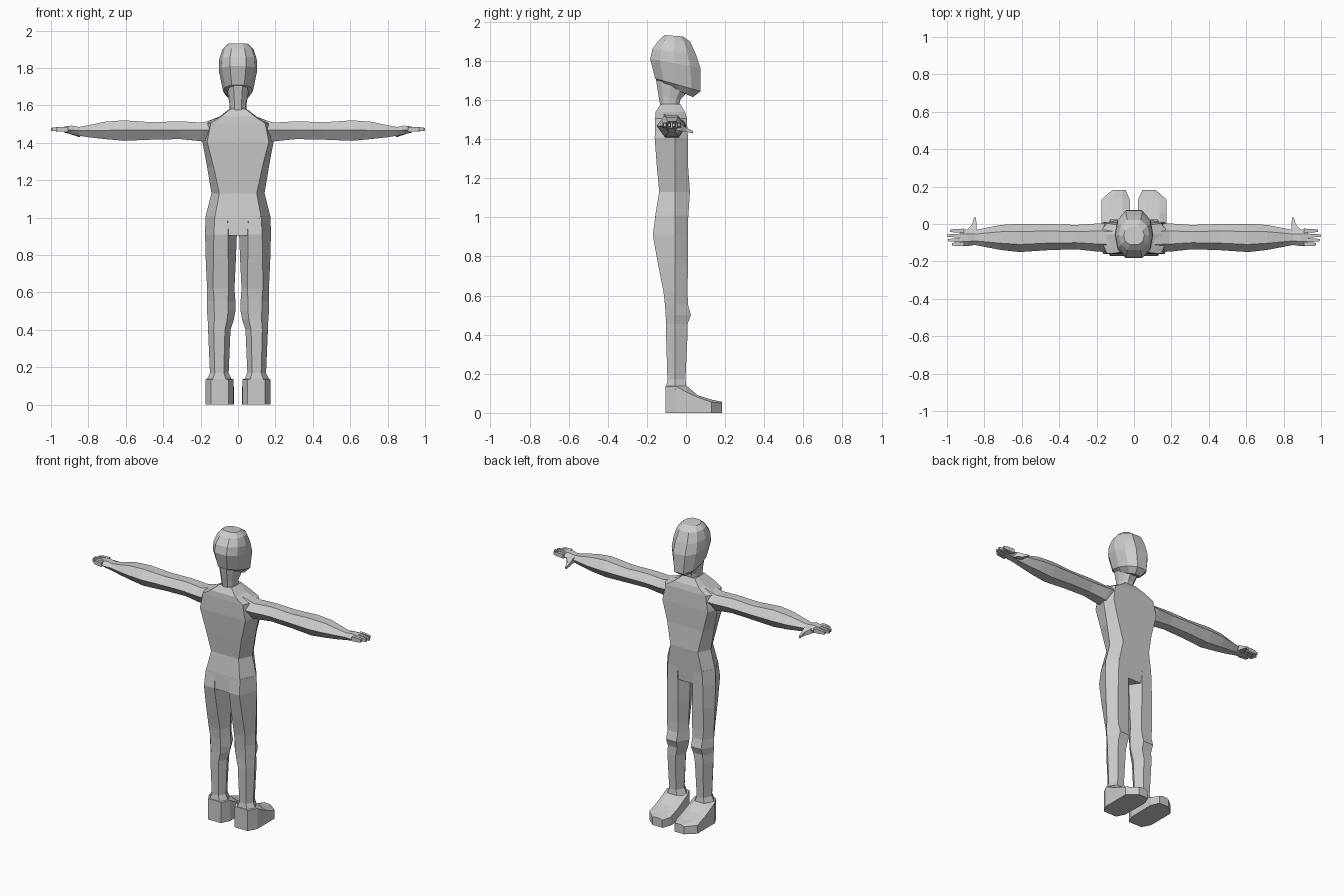
import bpy, bmesh


def loft(name, rings, mirror=False):
    """Skin a list of equal-length closed rings, with capped ends."""
    bm = bmesh.new()
    loops = [[bm.verts.new(p) for p in ring] for ring in rings]
    n = len(rings[0])
    for a, b in zip(loops, loops[1:]):
        for i in range(n):
            j = (i + 1) % n
            bm.faces.new((a[i], a[j], b[j], b[i]))
    bm.faces.new(loops[0])
    bm.faces.new(loops[-1])
    bmesh.ops.recalc_face_normals(bm, faces=bm.faces)
    me = bpy.data.meshes.new(name)
    bm.to_mesh(me)
    bm.free()
    ob = bpy.data.objects.new(name, me)
    bpy.context.collection.objects.link(ob)
    if mirror:
        mod = ob.modifiers.new("mirror", 'MIRROR')
        mod.use_mirror_merge = False
    return ob


def body_ring(z, cx, flat, wide, back, front):
    """Horizontal hexagon: flat back and front, ridge on each side."""
    mid = -0.055
    return [(cx - flat, back, z), (cx + flat, back, z), (cx + wide, mid, z),
            (cx + flat, front, z), (cx - flat, front, z), (cx - wide, mid, z)]


def arm_ring(x, top, bottom, back, front, mid):
    """Hexagon across the arm: flat top and bottom, ridge front and back."""
    a, b = back + 0.27 * (front - back), back + 0.73 * (front - back)
    return [(x, a, top), (x, b, top), (x, front, mid),
            (x, b, bottom), (x, a, bottom), (x, back, mid)]


def head_ring(hw, yb, zb, yf, zf):
    """Ten-sided ring tilted from its back point to its front point."""
    half = [(.42, -1), (.86, -.62), (1, 0), (.86, .6), (.42, 1)]
    pts = half + [(-u, v) for u, v in reversed(half)]
    return [(hw * u, (yb + yf) / 2 + v * (yf - yb) / 2,
             (zb + zf) / 2 + v * (zf - zb) / 2) for u, v in pts]


# torso, narrowing to the crotch below and the neck above
loft("torso", [body_ring(z, 0, *r) for z, *r in [
    (.905, .055, .065, -.165, .005),
    (1.01, .122, .172, -.157, .012),
    (1.13, .10, .142, -.137, .02),
    (1.27, .13, .165, -.15, .01),
    (1.405, .165, .19, -.16, .01),
    (1.505, .145, .19, -.158, .004),
    (1.54, .09, .10, -.155, -.005),
    (1.58, .043, .048, -.13, -.03)]])

# legs with kneecap bump
loft("leg", [body_ring(*r) for r in [
    (1.01, .09, .034, .084, -.156, .011),
    (.91, .091, .038, .085, -.17, .01),
    (.76, .092, .04, .08, -.143, .01),
    (.62, .092, .041, .073, -.115, .008),
    (.555, .09, .037, .076, -.108, .01),
    (.50, .09, .037, .076, -.104, .025),
    (.455, .092, .034, .07, -.102, .008),
    (.40, .1, .03, .06, -.102, .008),
    (.17, .1, .024, .05, -.095, -.003),
    (.12, .1, .04, .073, -.104, .004)]], True)

# feet: sections from heel to toe (y, inner x, outer x, side z, top z)
loft("foot", [[(x0, y, 0), (x1, y, 0), (x1, y, zs),
               (x1 - .25 * (x1 - x0), y, zt), (x0 + .25 * (x1 - x0), y, zt), (x0, y, zs)]
              for y, x0, x1, zs, zt in [
    (-.106, .05, .145, .135, .137),
    (-.05, .023, .175, .135, .145),
    (.005, .023, .175, .105, .137),
    (.06, .022, .175, .08, .09),
    (.13, .022, .175, .055, .068),
    (.183, .045, .115, .05, .057)]], True)

# arms from inside the shoulder to the palm
loft("arm", [arm_ring(*r) for r in [
    (.10, 1.535, 1.415, -.15, 0, 1.47),
    (.19, 1.508, 1.408, -.148, .003, 1.468),
    (.31, 1.515, 1.42, -.135, -.005, 1.468),
    (.46, 1.51, 1.417, -.14, 0, 1.468),
    (.61, 1.52, 1.411, -.15, .001, 1.468),
    (.71, 1.513, 1.42, -.139, -.005, 1.467),
    (.80, 1.494, 1.43, -.122, -.022, 1.466),
    (.85, 1.485, 1.438, -.112, -.033, 1.466),
    (.89, 1.492, 1.446, -.118, -.028, 1.468),
    (.93, 1.487, 1.455, -.116, -.03, 1.47)]], True)

# four fingers
for y, tip in [(-.036, .985), (-.062, 1.0), (-.086, .995), (-.108, .972)]:
    loft("finger", [[(x, y - w, z - h), (x, y + w, z - h), (x, y + w, z + h), (x, y - w, z + h)]
                    for x, w, z, h in [(.91, .011, 1.472, .014),
                                       (.96, .009, 1.473, .012),
                                       (tip, .006, 1.472, .008)]], True)

# thumb pointing forward
loft("thumb", [[(x - w, y, z - h), (x + w, y, z - h), (x + w, y, z + h), (x - w, y, z + h)]
               for y, x, w, z, h in [(-.06, .87, .03, 1.465, .017),
                                     (-.025, .864, .022, 1.458, .016),
                                     (.0, .853, .011, 1.448, .011),
                                     (.035, .85, .005, 1.436, .006)]], True)

# neck and head
loft("neck", [head_ring(*r) for r in [
    (.045, -.13, 1.56, -.035, 1.56),
    (.046, -.14, 1.62, -.03, 1.60),
    (.06, -.158, 1.73, .005, 1.64)]])
loft("head", [head_ring(*r) for r in [
    (.05, -.135, 1.69, .035, 1.615),
    (.08, -.158, 1.71, .075, 1.645),
    (.103, -.183, 1.81, .073, 1.765),
    (.10, -.172, 1.86, .05, 1.835),
    (.083, -.14, 1.905, .022, 1.898),
    (.055, -.11, 1.932, -.015, 1.925)]])
